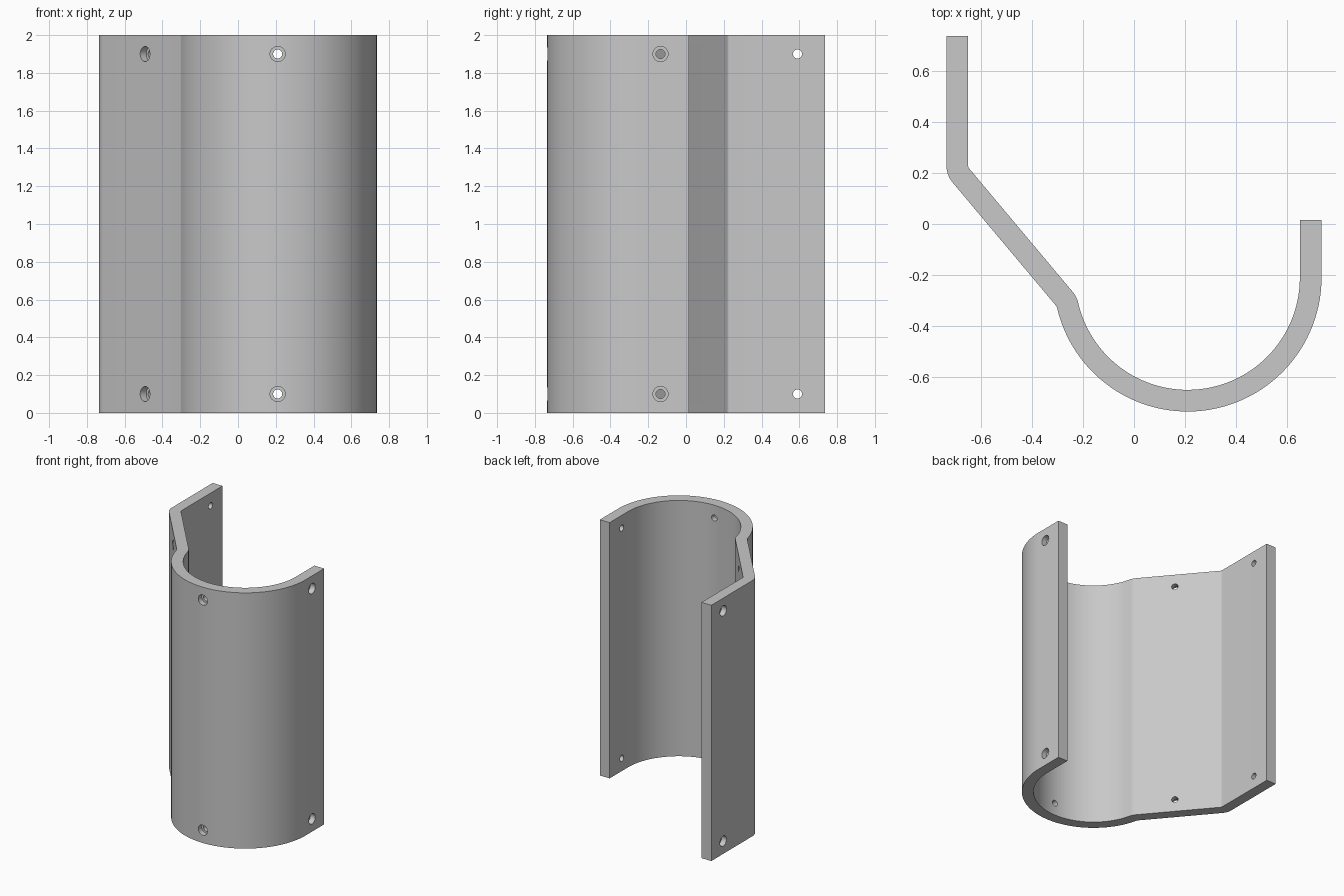
import bpy
import bmesh
from math import radians, sin, cos, pi, ceil
from mathutils import Vector

cube = bpy.data.objects.get("Cube")
if cube:
    bpy.data.objects.remove(cube, do_unlink=True)

HEIGHT = 2.0
HALF = 0.0425          # half the sheet thickness
BEND = 0.06            # centreline radius of the two small bends
CRADLE = 0.4825        # centreline radius of the large curve
BORE, SINK = 0.024, 0.04

# Centreline walked from the short wall to the tall wall
path = []              # (position, heading)


def add(pos, heading):
    path.append((Vector(pos), heading))


def line(length):
    p, h = path[-1]
    add(p + length * Vector((cos(h), sin(h))), h)


def turn(degrees, radius):
    p, h = path[-1]
    side = 1 if degrees > 0 else -1
    centre = p + side * radius * Vector((-sin(h), cos(h)))
    steps = ceil(abs(degrees) / (3 if radius > 0.1 else 5))
    for i in range(1, steps + 1):
        a = h + radians(degrees) * i / steps
        add(centre - side * radius * Vector((-sin(a), cos(a))), a)


add((0.6925, 0.015), -pi / 2)
line(0.225)
turn(-167, CRADLE)
turn(27, BEND)
line(0.6316)
turn(-40, BEND)
line(0.508)

# Bracket sheet: offset the centreline to both sides and extrude upward
left = [p + HALF * Vector((-sin(h), cos(h))) for p, h in path]
right = [p - HALF * Vector((-sin(h), cos(h))) for p, h in path]
bm = bmesh.new()
outline = bm.faces.new([bm.verts.new((p.x, p.y, 0)) for p in left + right[::-1]])
top = bmesh.ops.extrude_face_region(bm, geom=[outline])["geom"]
bmesh.ops.translate(bm, vec=(0, 0, HEIGHT),
                    verts=[v for v in top if isinstance(v, bmesh.types.BMVert)])
bmesh.ops.recalc_face_normals(bm, faces=bm.faces)


def make_object(name, bm):
    mesh = bpy.data.meshes.new(name)
    bm.to_mesh(mesh)
    bm.free()
    obj = bpy.data.objects.new(name, mesh)
    bpy.context.scene.collection.objects.link(obj)
    return obj


bracket = make_object("bracket", bm)

grey = bpy.data.materials.new("grey")
grey.use_nodes = True
grey.diffuse_color = (0.58, 0.58, 0.58, 1)
grey.node_tree.nodes["Principled BSDF"].inputs["Base Color"].default_value = grey.diffuse_color
bracket.data.materials.append(grey)

# Stepped screw holes: narrow bore inside, wide recess on the outer face
cutter_bm = bmesh.new()


def screw_hole(x, y, z, degrees, sides=32):
    a = radians(degrees)
    out, across = Vector((cos(a), sin(a), 0)), Vector((-sin(a), cos(a), 0))
    rings = []
    for r, d in ((BORE, -0.1), (BORE, 0), (SINK, 0), (SINK, 0.1)):
        rings.append([cutter_bm.verts.new(
            Vector((x, y, z)) + d * out + r * cos(t) * across + Vector((0, 0, r * sin(t))))
            for t in (2 * pi * i / sides for i in range(sides))])
    for lo, hi in zip(rings, rings[1:]):
        for i in range(sides):
            j = (i + 1) % sides
            cutter_bm.faces.new((lo[i], lo[j], hi[j], hi[i]))
    cutter_bm.faces.new(rings[0][::-1])
    cutter_bm.faces.new(rings[-1])


for z in (0.1, HEIGHT - 0.1):
    screw_hole(0.6925, -0.135, z, 0)         # short wall
    screw_hole(0.21, -0.6925, z, -90)        # cradle
    screw_hole(-0.46, -0.071, z, 220)        # sloped wall
    screw_hole(-0.6925, 0.59, z, 180)        # tall wall
bmesh.ops.recalc_face_normals(cutter_bm, faces=cutter_bm.faces)
cutter = make_object("hole_cutter", cutter_bm)
cutter.hide_render = True

cut = bracket.modifiers.new("screw_holes", "BOOLEAN")
cut.operation = "DIFFERENCE"
cut.solver = "EXACT"
cut.object = cutter

for o in bpy.context.selected_objects:
    o.select_set(False)
bracket.select_set(True)
bpy.context.view_layer.objects.active = bracket
bpy.ops.object.modifier_apply(modifier=cut.name)
bpy.data.objects.remove(cutter, do_unlink=True)
bpy.ops.object.shade_smooth_by_angle(angle=radians(25))
